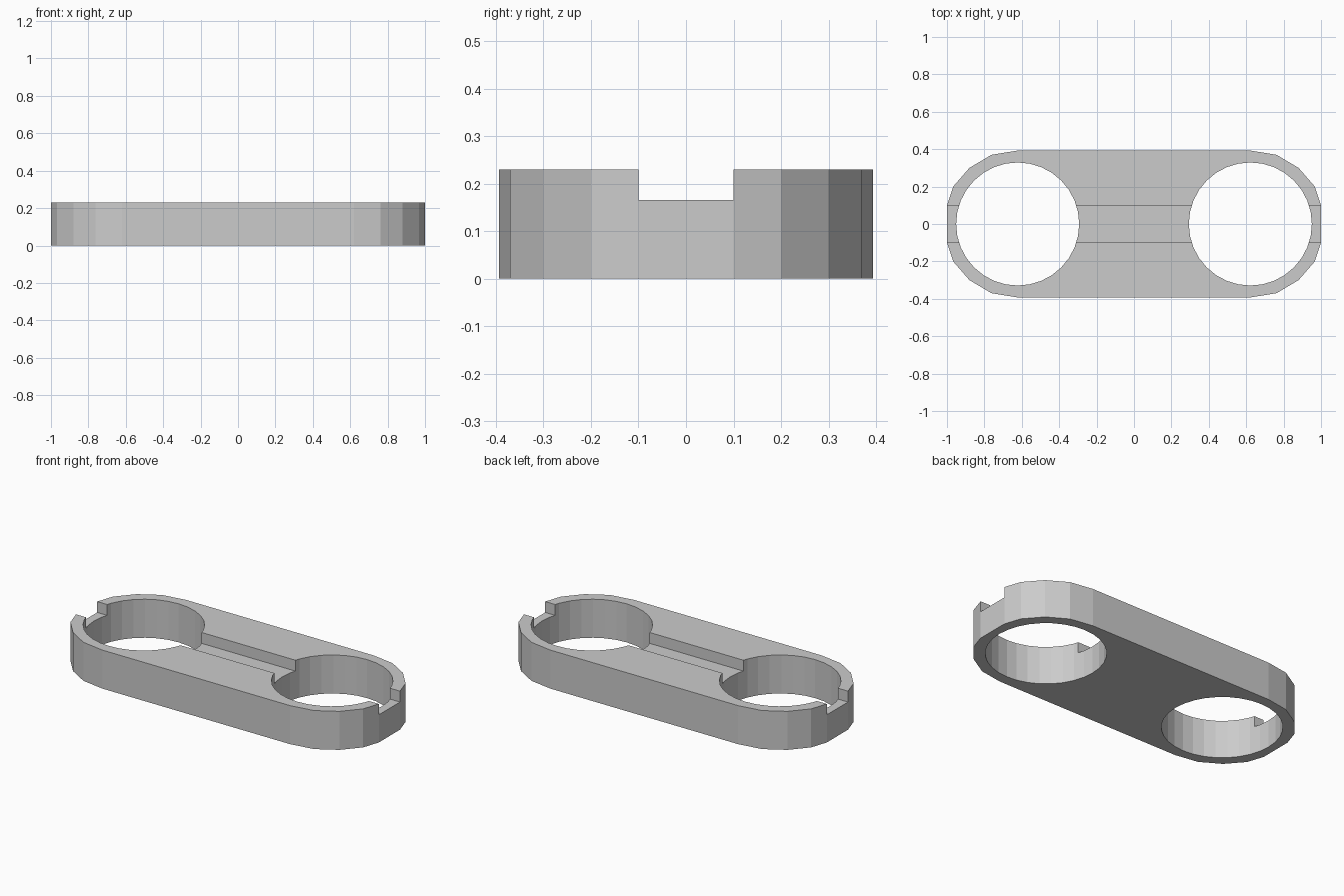
import bpy, bmesh

if "Cube" in bpy.data.objects:
    bpy.data.objects.remove(bpy.data.objects["Cube"])

HEIGHT, SLOT_Z, SLOT_HALF = 0.23, 0.165, 0.10
HOLE_X, HOLE_R = 0.622, 0.329


def cut(target, cutter):
    mod = target.modifiers.new("cut", 'BOOLEAN')
    mod.operation, mod.solver, mod.object = 'DIFFERENCE', 'EXACT', cutter
    bpy.context.view_layer.objects.active = target
    bpy.ops.object.modifier_apply(modifier=mod.name)
    bpy.data.objects.remove(cutter, do_unlink=True)


# Link body: faceted rounded-end outline, mirrored into all four quadrants
quarter = [(1.0, 0.1), (0.967, 0.2), (0.88, 0.3), (0.762, 0.37), (0.62, 0.393)]
right = [(x, -y) for x, y in reversed(quarter)] + quarter
outline = right + [(-x, -y) for x, y in right]
bm = bmesh.new()
base = bm.faces.new([bm.verts.new((x, y, 0)) for x, y in outline])
top = bmesh.ops.extrude_face_region(bm, geom=[base])["geom"]
bmesh.ops.translate(bm, vec=(0, 0, HEIGHT),
                    verts=[v for v in top if isinstance(v, bmesh.types.BMVert)])
bmesh.ops.recalc_face_normals(bm, faces=bm.faces)
mesh = bpy.data.meshes.new("link_body")
bm.to_mesh(mesh)
bm.free()
body = bpy.data.objects.new("link_body", mesh)
bpy.context.collection.objects.link(body)

# Two round through holes
for side in (-1, 1):
    bpy.ops.mesh.primitive_cylinder_add(vertices=32, radius=HOLE_R, depth=1,
                                        location=(side * HOLE_X, 0, 0.1))
    hole = bpy.context.object
    hole.name, hole.hide_render = "hole_cutter", True
    cut(body, hole)

# Groove along the full length of the top
bpy.ops.mesh.primitive_cube_add(size=1, location=(0, 0, SLOT_Z + 0.1))
groove = bpy.context.object
groove.name, groove.hide_render = "groove_cutter", True
groove.scale = (2.4, 2 * SLOT_HALF, 0.2)
bpy.context.view_layer.update()
cut(body, groove)
